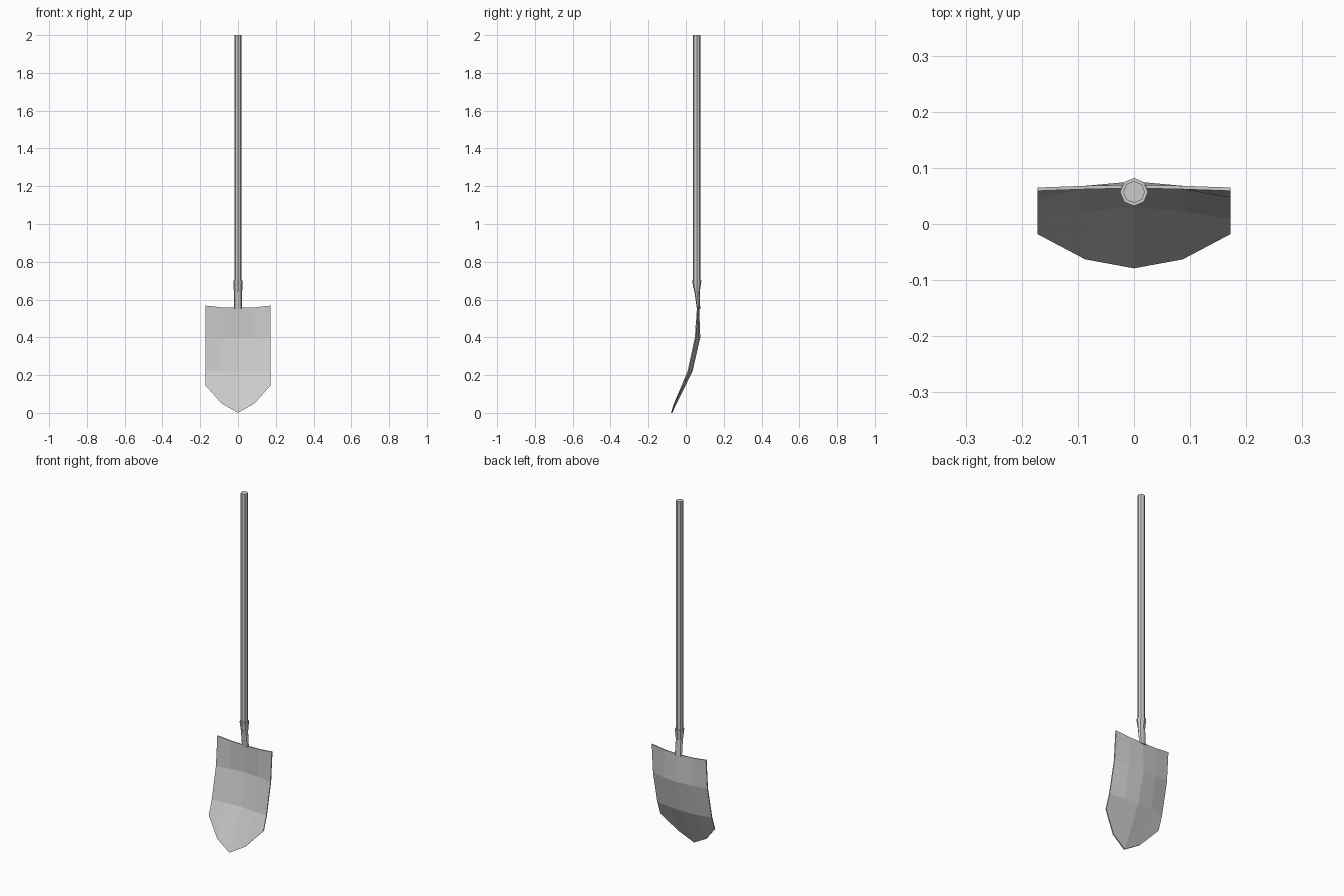
import bpy, bmesh
from math import cos, sin, pi

if "Cube" in bpy.data.objects:
    bpy.data.objects.remove(bpy.data.objects["Cube"])

SIDES = 8


def finish(name, bm):
    bmesh.ops.recalc_face_normals(bm, faces=bm.faces[:])
    mesh = bpy.data.meshes.new(name)
    bm.to_mesh(mesh)
    bm.free()
    ob = bpy.data.objects.new(name, mesh)
    bpy.context.collection.objects.link(ob)
    return ob


def tube(name, rings):
    """Capped octagonal loft; each ring is (z, centre y, radius x, radius y)."""
    bm = bmesh.new()
    loops = [[bm.verts.new((rx * cos(2 * pi * i / SIDES), cy + ry * sin(2 * pi * i / SIDES), z))
              for i in range(SIDES)] for z, cy, rx, ry in rings]
    for a, b in zip(loops, loops[1:]):
        for i in range(SIDES):
            j = (i + 1) % SIDES
            bm.faces.new((a[i], a[j], b[j], b[i]))
    bm.faces.new(loops[0])
    bm.faces.new(loops[-1])
    return finish(name, bm)


# Blade: dished sheet, half of each row given as (y, z) from centre to edge
XS = (0, 0.087, 0.172)
ROWS = [
    ((0.064, 0.557), (0.062, 0.559), (0.059, 0.568)),
    ((0.070, 0.400), (0.062, 0.400), (0.047, 0.400)),
    ((0.029, 0.220), (0.023, 0.220), (0.009, 0.222)),
    ((-0.079, 0.000), (-0.063, 0.050), (-0.018, 0.145)),
]
THICK = 0.006
bm = bmesh.new()
layers = []
for dy in (0, THICK):
    grid = []
    for row in ROWS:
        half = [(x, y + dy, z) for x, (y, z) in zip(XS, row)]
        full = [(-x, y, z) for x, y, z in half[:0:-1]] + half
        grid.append([bm.verts.new(p) for p in full])
    layers.append(grid)
    for a, b in zip(grid, grid[1:]):
        for i in range(4):
            bm.faces.new((a[i], a[i + 1], b[i + 1], b[i]))


# Rim joining the front and back sheets
def border(g):
    return g[0] + [r[-1] for r in g[1:-1]] + g[-1][::-1] + [r[0] for r in g[-2:0:-1]]


front, back = border(layers[0]), border(layers[1])
for i in range(len(front)):
    j = (i + 1) % len(front)
    bm.faces.new((front[i], front[j], back[j], back[i]))
finish("blade", bm)

# Socket: flares from the flattened neck to a round collar
tube("socket", [(0.550, 0.067, 0.022, 0.009),
                (0.640, 0.059, 0.022, 0.014),
                (0.700, 0.057, 0.025, 0.025)])

# Handle
tube("handle", [(0.660, 0.057, 0.0195, 0.0195), (2.0, 0.057, 0.0195, 0.0195)])
